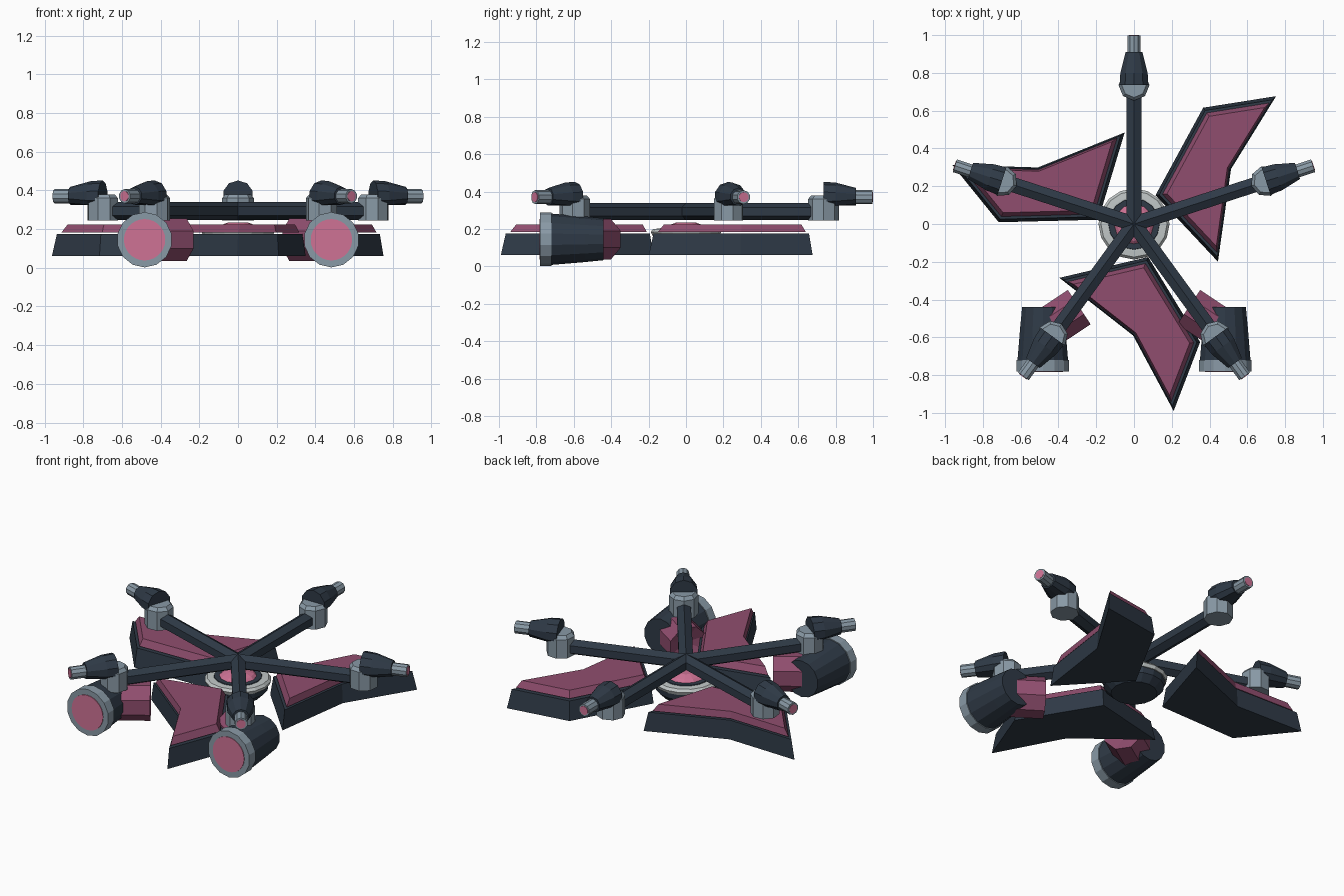
import bpy, bmesh, math
from mathutils import Vector, Matrix

if "Cube" in bpy.data.objects:
    bpy.data.objects.remove(bpy.data.objects["Cube"])


def material(name, rgb):
    m = bpy.data.materials.new(name)
    m.diffuse_color = (*rgb, 1)
    m.use_nodes = True
    m.node_tree.nodes["Principled BSDF"].inputs["Base Color"].default_value = m.diffuse_color
    return m


NAVY = material("dark navy", (0.028, 0.042, 0.062))
PLUM = material("plum", (0.28, 0.076, 0.158))
STEEL = material("steel grey", (0.25, 0.32, 0.38))
PINK = material("bright pink", (0.62, 0.17, 0.30))
PALE = material("pale grey", (0.53, 0.57, 0.57))


def loft(name, loops, mat):
    """Closed solid through a list of equal-length point loops."""
    bm = bmesh.new()
    rings = [[bm.verts.new(p) for p in loop] for loop in loops]
    for a, b in zip(rings, rings[1:]):
        n = len(a)
        for i in range(n):
            bm.faces.new((a[i], a[(i + 1) % n], b[(i + 1) % n], b[i]))
    bm.faces.new(rings[0][::-1])
    bm.faces.new(rings[-1])
    bmesh.ops.recalc_face_normals(bm, faces=bm.faces)
    me = bpy.data.meshes.new(name)
    bm.to_mesh(me)
    bm.free()
    me.materials.append(mat)
    ob = bpy.data.objects.new(name, me)
    bpy.context.collection.objects.link(ob)
    return ob


def rings(origin, axis, stations, sides, phase=0.0):
    """Circular loops at (distance, radius) stations along an axis."""
    axis = Vector(axis).normalized()
    up = Vector((0, 0, 1)) if abs(axis.z) < 0.9 else Vector((0, 1, 0))
    side = axis.cross(up).normalized()
    up = side.cross(axis)
    out = []
    for d, r in stations:
        c = Vector(origin) + axis * d
        out.append([c + r * (math.cos(t) * up + math.sin(t) * side)
                    for t in (2 * math.pi * (i + phase) / sides for i in range(sides))])
    return out


def tube(name, origin, axis, stations, sides, mat, phase=0.0):
    return loft(name, rings(origin, axis, stations, sides, phase), mat)


# five arms, each with a post, a gun pod and a barrel
for k in range(5):
    a = math.radians(90 + 72 * k)
    d = Vector((math.cos(a), math.sin(a), 0))
    tube("arm", (0, 0, 0.293), d, [(0, 0.046), (0.70, 0.046)], 6, NAVY)
    post = tube("gun_post", (0, 0, 0.245), (0, 0, 1),
                [(0, 0.082), (0.115, 0.082), (0.135, 0.065)], 8, STEEL)
    post.matrix_world = Matrix.Translation(d * 0.735) @ Matrix.Rotation(a, 4, 'Z')
    pod = rings((0, 0, 0.372), d, [(0.735, 0.08), (0.80, 0.076), (0.91, 0.047)], 10)
    for loop in pod:
        for p in loop:
            p.z = max(p.z, 0.325)
    loft("gun_pod", pod, NAVY)
    tube("gun_barrel", (0, 0, 0.37), d, [(0.90, 0.037), (0.997, 0.037)], 10, STEEL)
    tube("barrel_tip", (0, 0, 0.37), d, [(0.996, 0.027), (1.0, 0.027)], 10, PINK)

# central saucer: dark bowl, pale rim, dark inner ring, pink dome
Z = (0, 0, 1)
tube("core_bowl", (0, 0, 0), Z, [(0.09, 0.13), (0.13, 0.17), (0.18, 0.175)], 16, NAVY)
tube("core_rim", (0, 0, 0), Z, [(0.165, 0.18), (0.185, 0.188), (0.20, 0.175), (0.202, 0.145)], 16, PALE)
tube("core_groove", (0, 0, 0), Z, [(0.198, 0.138), (0.206, 0.134)], 16, NAVY)
tube("core_dome", (0, 0, 0), Z, [(0.20, 0.112), (0.22, 0.09), (0.235, 0.05)], 12, PINK)


def inset(points, weights, amount):
    """Move every edge of a clockwise outline inwards by weight * amount."""
    n = len(points)
    lines = []
    for i in range(n):
        p, q = Vector(points[i]), Vector(points[(i + 1) % n])
        t = (q - p).normalized()
        lines.append((p + Vector((t.y, -t.x)) * weights[i] * amount, t))
    out = []
    for i in range(n):
        (p, t), (q, u) = lines[i - 1], lines[i]
        w = q - p
        s = (w.x * u.y - w.y * u.x) / (t.x * u.y - t.y * u.x)
        out.append(p + t * s)
    return out


# three hull blades with raised plum plates
outline = [(-0.395, -0.285), (0.075, -0.175), (0.35, -0.625), (0.21, -0.99), (-0.005, -0.59)]
weights = [1, 1, 1, 0.4, 0.4]


def layer(amount, z):
    return [Vector((p.x, p.y, z)) for p in inset(outline, weights, amount)]


for k in range(3):
    turn = Matrix.Rotation(math.radians(120 * k), 4, 'Z')
    hull = loft("blade_hull", [layer(0, 0.06), layer(0.016, 0.176)], NAVY)
    plate = loft("blade_plate", [layer(0.03, 0.183), layer(0.05, 0.225)], PLUM)
    hull.matrix_world = turn
    plate.matrix_world = turn

# pair of engines with plum mounts angled towards the core
for s in (-1, 1):
    c = (s * 0.483, 0, 0.145)
    B = (0, -1, 0)
    tube("engine_body", c, B, [(0.44, 0.112), (0.54, 0.122), (0.73, 0.138)], 14, NAVY)
    tube("engine_ring", c, B, [(0.72, 0.143), (0.78, 0.143)], 14, STEEL)
    tube("engine_glow", c, B, [(0.778, 0.107), (0.784, 0.107)], 28, PINK)
    d = Vector((-s * 0.83, 0.55, 0))
    tube("engine_mount", (s * 0.29, -0.44, 0.145), d,
         [(-0.24, 0.118), (0, 0.118), (-0.035, 0.03)], 8, PLUM, 0.5)
